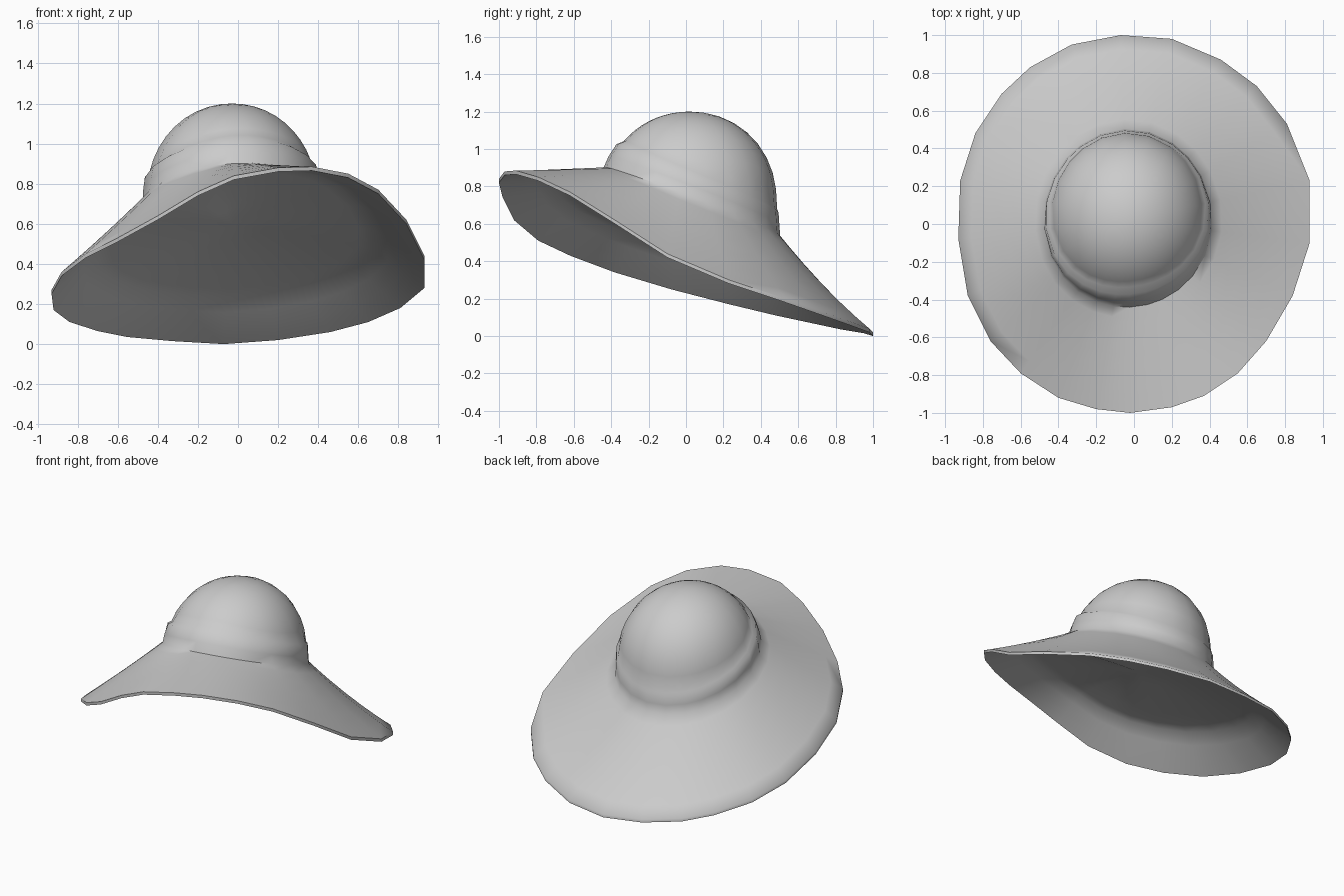
import bpy, bmesh, math

if "Cube" in bpy.data.objects:
    bpy.data.objects.remove(bpy.data.objects["Cube"])

# Outer brim edge, counter-clockwise: the tilted, drooping outline
EDGE = [(.93, .23, .28), (.81, .53, .18), (.65, .73, .11), (.46, .87, .06),
        (.20, .98, .02), (-.07, 1.0, .0), (-.33, .95, .015), (-.55, .83, .035),
        (-.70, .69, .065), (-.84, .48, .11), (-.92, .23, .17), (-.93, -.08, .25),
        (-.88, -.38, .34), (-.76, -.62, .43), (-.60, -.79, .51), (-.40, -.92, .62),
        (-.20, -.98, .74), (-.02, -1.0, .82), (.20, -.97, .86), (.37, -.91, .865),
        (.55, -.79, .83), (.70, -.62, .75), (.84, -.38, .60), (.93, -.10, .42)]
CX, CY, RX, RY, APEX, MID = -.03, .02, .43, .465, 1.2, .72
N = len(EDGE)
ANGLES = [math.atan2((y - CY) / RY, (x - CX) / RX) for x, y, z in EDGE]


def base_z(a):
    return .715 - .39 * (RY * math.sin(a) - .01) + .03 * math.cos(a)


def crown_point(a, z, grow=0.0):
    # dome above MID, slightly flaring wall below it
    if z > MID:
        f = max(0, 1 - ((z - MID) / (APEX - MID)) ** 2.1) ** (1 / 2.05)
    else:
        f = 1 + .15 * (MID - z)
    return (CX + (RX * f + grow) * math.cos(a), CY + (RY * f + grow) * math.sin(a), z)


def swell(a):
    # the band stands out at the front and fades toward the back
    return .016 - .010 * math.sin(a)


base = [crown_point(a, base_z(a), swell(a)) for a in ANGLES]


def brim_ring(t, drop):
    ring = []
    for (x, y, z), (bx, by, bz), a in zip(EDGE, base, ANGLES):
        sag = .05 * (1 + math.sin(a)) * t * (1 - t)
        ring.append((x + (bx - x) * t, y + (by - y) * t, z + .02 + (bz - z - .02) * t - sag - drop))
    return ring


# Underside: shallow lining that leaves the brim and closes under the crown
rings = []
inner = brim_ring(.5, .022)
mz = sum(p[2] for p in inner) / N
for k in (.25, .5, .75, .9):
    lift = .07 * (1 - k * k)
    rings.append([(CX + (x - CX) * k, CY + (y - CY) * k, mz + (z - mz) * k + lift)
                  for x, y, z in inner])
rings += [brim_ring(t, .02) for t in (.5, .35, .2, .08, 0)]
rim = len(rings)

# Top of brim, raised band and dome
rings += [brim_ring(t, 0) for t in (0, .15, .35, .55, .75, .9)]
rings.append(base)
for h, g in ((.06, 1), (.125, 1), (.14, 0)):
    rings.append([crown_point(a, base_z(a) + h, g * swell(a)) for a in ANGLES])
for k in range(1, 9):
    s = math.sin(math.radians(10 * k + 2))
    ring = []
    for a in ANGLES:
        z0 = base_z(a) + .14
        ring.append(crown_point(a, z0 + (APEX - z0) * s))
    rings.append(ring)

# Skin the rings into one closed hat
bm = bmesh.new()
loops = [[bm.verts.new(p) for p in r] for r in rings]
for lo, hi in zip(loops, loops[1:]):
    for i in range(N):
        j = (i + 1) % N
        bm.faces.new((lo[i], lo[j], hi[j], hi[i]))
for loop, tip in ((loops[0], (CX, CY, mz + .07)), (loops[-1], (CX, CY, APEX))):
    t = bm.verts.new(tip)
    for i in range(N):
        bm.faces.new((loop[i], loop[(i + 1) % N], t))
bmesh.ops.recalc_face_normals(bm, faces=bm.faces)
me = bpy.data.meshes.new("sun_hat")
bm.to_mesh(me)
bm.free()
hat = bpy.data.objects.new("sun_hat", me)
bpy.context.collection.objects.link(hat)
bpy.context.view_layer.objects.active = hat
hat.select_set(True)
bpy.ops.object.shade_smooth_by_angle(angle=math.radians(55))
